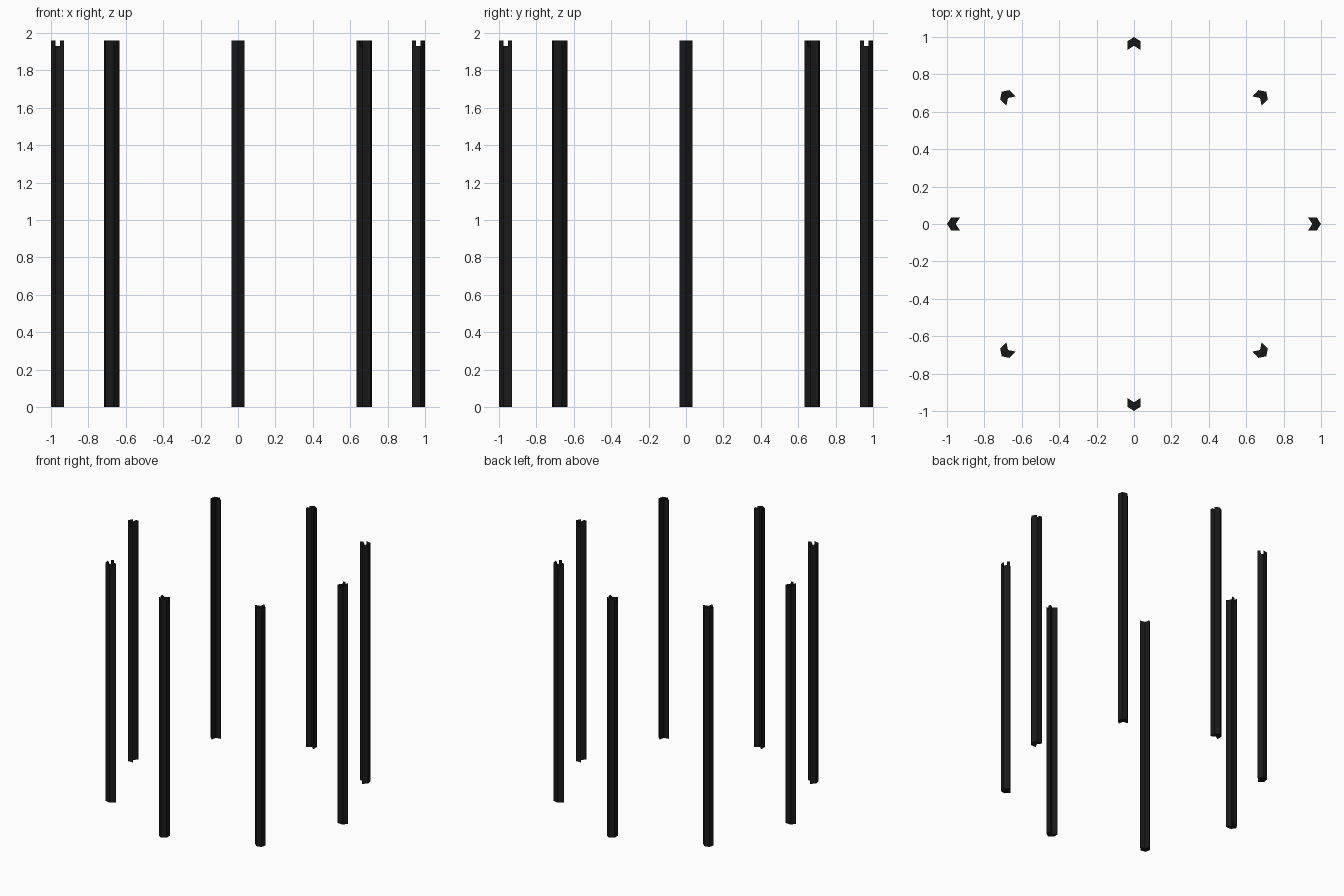
import bpy, bmesh
from math import radians
from mathutils import Matrix

if "Cube" in bpy.data.objects:
    bpy.data.objects.remove(bpy.data.objects["Cube"])

HEIGHT, SLOT_Z, HALF = 1.96, 1.93, 0.035

mat = bpy.data.materials.new("black_paint")
mat.diffuse_color = (0.01, 0.01, 0.01, 1)
mat.use_nodes = True
mat.node_tree.nodes["Principled BSDF"].inputs["Base Color"].default_value = mat.diffuse_color


def walls(bm, pts, z0, z1):
    """Upright walls around an outline; returns lower and upper rings."""
    low = [bm.verts.new((x, y, z0)) for x, y in pts]
    top = [bm.verts.new((x, y, z1)) for x, y in pts]
    n = len(pts)
    for i in range(n):
        j = (i + 1) % n
        bm.faces.new((low[i], low[j], top[j], top[i]))
    return low, top


# Chevron section: ridge faces outward, V groove faces the centre
a, tip, b = (0.977, -HALF), (1.0, 0), (0.977, HALF)
c, d, e = (0.953, HALF), (0.93, HALF), (0.953, 0)
f, g = (0.93, -HALF), (0.953, -HALF)

bm = bmesh.new()

# Shaft up to the slot floor
low, top = walls(bm, [a, tip, b, c, d, e, f, g], 0, SLOT_Z)
bm.faces.new(low[::-1])
bm.faces.new([top[i] for i in (0, 2, 3, 5, 7)])

# Three prongs left standing either side of the tangential slot
for prong in ([a, tip, b], [c, d, e], [e, f, g]):
    _, top = walls(bm, prong, SLOT_Z, HEIGHT)
    bm.faces.new(top)

bmesh.ops.remove_doubles(bm, verts=bm.verts, dist=1e-5)
mesh = bpy.data.meshes.new("post")
bm.to_mesh(mesh)
bm.free()
mesh.materials.append(mat)

# Eight posts in a ring
for i in range(8):
    post = bpy.data.objects.new(f"post_{i + 1}", mesh)
    post.matrix_world = Matrix.Rotation(radians(45 * i), 4, 'Z')
    bpy.context.collection.objects.link(post)
